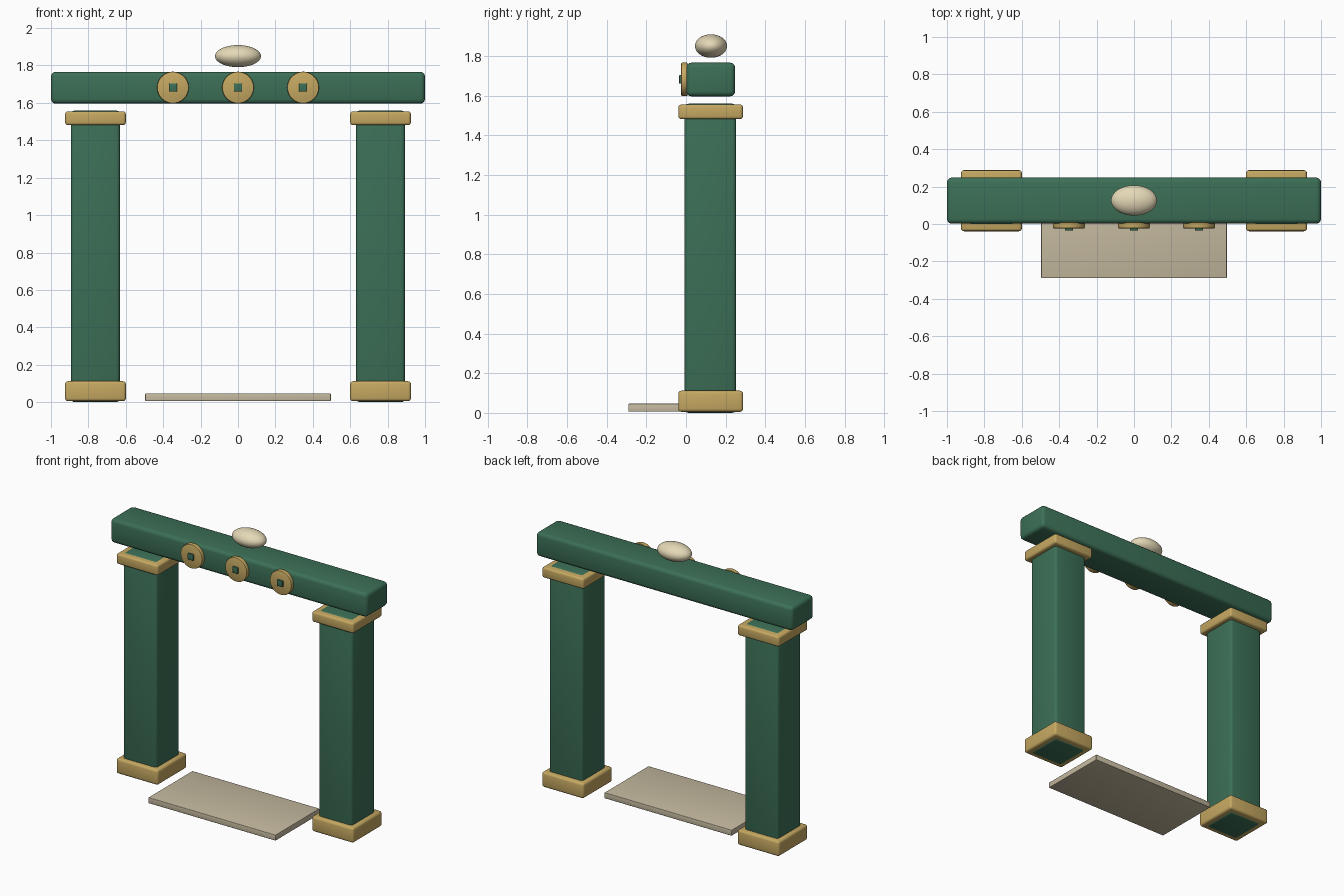
import bpy
import math

if "Cube" in bpy.data.objects:
    bpy.data.objects.remove(bpy.data.objects["Cube"])


def material(name, rgb):
    m = bpy.data.materials.new(name)
    m.diffuse_color = (*rgb, 1)
    m.use_nodes = True
    m.node_tree.nodes["Principled BSDF"].inputs["Base Color"].default_value = m.diffuse_color
    return m


GREEN = material("green_paint", (0.045, 0.16, 0.095))
GOLD = material("gold_trim", (0.56, 0.39, 0.12))
STONE = material("pale_stone", (0.56, 0.49, 0.35))
PEARL = material("cream_pearl", (0.78, 0.69, 0.47))


def finish(name, mat, bevel=0.0, segments=3):
    """Apply scale, round the edges and shade the active object."""
    ob = bpy.context.object
    ob.name = name
    ob.data.materials.append(mat)
    bpy.ops.object.transform_apply(location=False, rotation=True, scale=True)
    if bevel:
        mod = ob.modifiers.new("rounded_edges", "BEVEL")
        mod.width = bevel
        mod.segments = segments
        bpy.ops.object.modifier_apply(modifier=mod.name)
    bpy.ops.object.shade_smooth_by_angle(angle=math.radians(35))
    return ob


def box(name, mat, x, y, z, bevel):
    """Rounded box from (min, max) ranges on each axis."""
    axes = (x, y, z)
    bpy.ops.mesh.primitive_cube_add(size=1, location=[sum(a) / 2 for a in axes])
    bpy.context.object.scale = [a[1] - a[0] for a in axes]
    return finish(name, mat, bevel)


# Pillars with base and capital blocks
for side, s in (("left", -1), ("right", 1)):
    def span(half):
        return (s * 0.762 - half, s * 0.762 + half)
    box(side + "_pillar", GREEN, span(0.131), (-0.008, 0.253), (0.0, 1.559), 0.02)
    box(side + "_base", GOLD, span(0.163), (-0.039, 0.288), (0.005, 0.112), 0.016)
    box(side + "_capital", GOLD, span(0.162), (-0.038, 0.287), (1.481, 1.555), 0.014)

# Cross beam
box("lintel", GREEN, (-1, 1), (0.002, 0.248), (1.596, 1.766), 0.025)

# Threshold slab
box("threshold", STONE, (-0.496, 0.496), (-0.29, 0.2), (0.006, 0.047), 0.004)

# Round medallions with square studs
for i, x in enumerate((-0.348, 0, 0.348), 1):
    bpy.ops.mesh.primitive_cylinder_add(
        vertices=40, radius=0.085, depth=0.032,
        location=(x, -0.008, 1.682), rotation=(math.pi / 2, 0, 0))
    finish(f"medallion_{i}", GOLD, 0.006, 2)
    box(f"medallion_stud_{i}", GREEN, (x - 0.022, x + 0.022),
        (-0.035, 0.0), (1.66, 1.704), 0.004)

# Oval pearl above the beam
bpy.ops.mesh.primitive_uv_sphere_add(segments=40, ring_count=20, radius=1,
                                     location=(0, 0.126, 1.85))
bpy.context.object.scale = (0.123, 0.081, 0.059)
finish("oval_pearl", PEARL)
